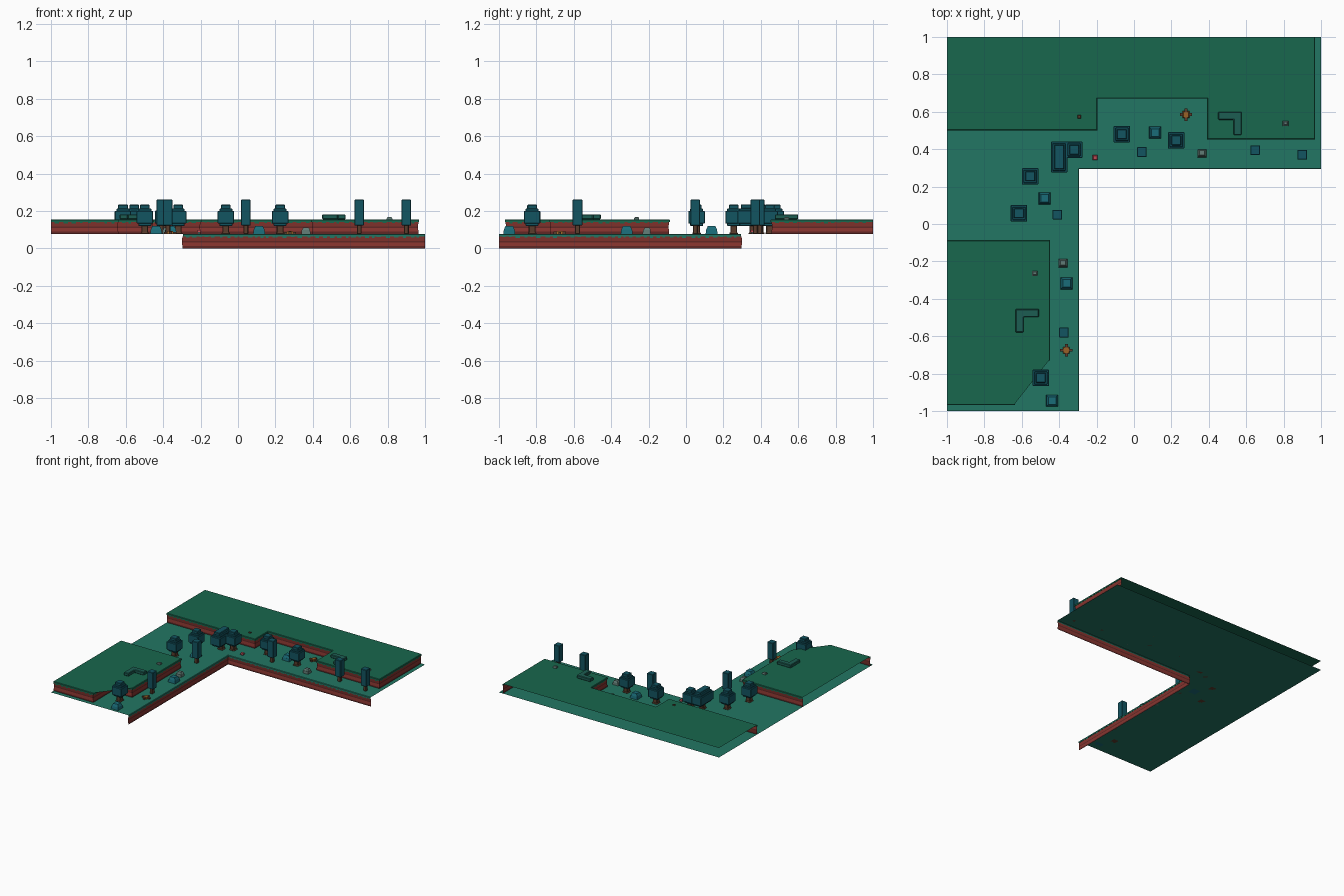
import bpy, bmesh, random
from mathutils import Vector

if "Cube" in bpy.data.objects:
    bpy.data.objects.remove(bpy.data.objects["Cube"])

random.seed(4)
H1, H2 = 0.077, 0.155          # lower ground and terrace heights


def mat(name, r, g, b):
    m = bpy.data.materials.new(name)
    m.diffuse_color = (r, g, b, 1)
    m.use_nodes = True
    m.node_tree.nodes["Principled BSDF"].inputs["Base Color"].default_value = m.diffuse_color
    return m


GRASS = mat("grass", .016, .18, .125)
GRASS2 = mat("terrace_grass", .009, .135, .075)
RED = mat("red_earth", .24, .035, .028)
DARK = mat("dark_earth", .12, .02, .018)
LEAF = mat("leaf", .006, .09, .12)
BUSH = mat("bush", .01, .15, .19)
WOOD = mat("wood", .10, .045, .025)
ROCK = mat("rock", .12, .20, .18)
HEDGE = mat("hedge", .012, .11, .085)
ORANGE = mat("orange_wood", .32, .12, .02)
PINK = mat("pink", .5, .07, .09)


def finish(name, bm, mats, bevel=0):
    me = bpy.data.meshes.new(name)
    bm.to_mesh(me)
    bm.free()
    for m in mats:
        me.materials.append(m)
    ob = bpy.data.objects.new(name, me)
    bpy.context.collection.objects.link(ob)
    if bevel:
        b = ob.modifiers.new("bevel", 'BEVEL')
        b.width, b.segments = bevel, 1
    return ob


def sheet(name, pts, z, m):
    bm = bmesh.new()
    f = bm.faces.new([bm.verts.new((x, y, z)) for x, y in pts])
    bmesh.ops.triangulate(bm, faces=[f])
    finish(name, bm, [m])


def box(bm, x, y, z0, z1, sx, sy, top=1.0, mi=0):
    """Box from z0 to z1, its top scaled by the factor top."""
    vs = bmesh.ops.create_cube(bm, size=1)['verts']
    for v in vs:
        k = top if v.co.z > 0 else 1
        v.co = (x + v.co.x * sx * k, y + v.co.y * sy * k, z1 if v.co.z > 0 else z0)
    for f in {f for v in vs for f in v.link_faces}:
        f.material_index = mi


def cliff(name, path, z0, z1, grass):
    """Layered wall swept along a path, outward on its right-hand side."""
    P = [Vector(p) for p in path]
    N = [Vector((b.y - a.y, a.x - b.x)).normalized() for a, b in zip(P, P[1:])]
    off = [N[0]] + [a + b for a, b in zip(N, N[1:])] + [N[-1]]
    prof = [(0, 0, 1), (0, .15, 0), (-.003, .42, 1), (-.003, .52, 0),
            (0, .82, 2), (.004, .82, 2), (.004, .96, 2), (0, 1, 2)]
    h = z1 - z0
    bm = bmesh.new()
    rows = [[bm.verts.new((p.x + o.x * d, p.y + o.y * d, z0 + h * t))
             for p, o in zip(P, off)] for d, t, _ in prof]
    for r in range(len(rows) - 1):
        for i in range(len(P) - 1):
            f = bm.faces.new([rows[r][i], rows[r][i + 1], rows[r + 1][i + 1], rows[r + 1][i]])
            f.material_index = prof[r][2]
    # hanging grass teeth under the lip
    for a, b, n in zip(P, P[1:], N):
        d = (b - a).normalized()
        s = .02
        while s < (b - a).length - .03:
            w, drop = random.uniform(.012, .025), random.uniform(.004, .009)
            q = [a + d * s + n * .003, a + d * (s + w) + n * .003]
            zt = z0 + h * .83
            f = bm.faces.new([bm.verts.new((p.x, p.y, z)) for p, z in
                              ((q[0], zt - drop), (q[1], zt - drop), (q[1], zt), (q[0], zt))])
            f.material_index = 2
            s += w + random.uniform(.012, .03)
    finish(name, bm, [RED, DARK, grass])


# ground sheets and cliffs
edge = [(-.297, -1), (-.297, .297), (1, .297)]
back = [(-1, .505), (-.2, .505), (-.2, .675), (.395, .675), (.395, .457), (.965, .457), (.965, 1)]
left = [(-1, -.965), (-.64, -.965), (-.64, -.727), (-.453, -.727), (-.453, -.09), (-1, -.09)]
sheet("lower_ground", [(-1, -1)] + edge + [(1, 1), (-1, 1)], H1, GRASS)
sheet("back_terrace", back + [(-1, 1)], H2, GRASS2)
sheet("left_terrace", left, H2, GRASS2)
cliff("lower_cliff", edge, 0, H1, GRASS)
cliff("back_cliff", back, H1, H2, GRASS2)
cliff("left_cliff", left, H1, H2, GRASS2)


def round_tree(x, y, sx=.088, sy=.088, tall=0):
    bm = bmesh.new()
    box(bm, x, y, H1, .125, .036, .036, mi=1)
    box(bm, x, y, H1, .086, .05, .05, .8, mi=1)
    box(bm, x, y, .12, .212 + tall, sx - .018, sy - .018)
    box(bm, x, y, .132, .2 + tall, sx, sy)
    box(bm, x, y, .21 + tall, .233 + tall, sx - .036, sy - .036)
    finish("round_tree", bm, [LEAF, WOOD], .003)


def tall_tree(x, y):
    bm = bmesh.new()
    box(bm, x, y, H1, .13, .026, .026, mi=1)
    box(bm, x, y, .122, .26, .052, .052)
    finish("tall_tree", bm, [LEAF, WOOD], .003)


def bush(x, y):
    bm = bmesh.new()
    box(bm, x, y, H1, .1, .064, .064, .9)
    box(bm, x, y, .1, .12, .057, .057, .7)
    finish("bush", bm, [BUSH])


def rock(x, y, z, s, h):
    bm = bmesh.new()
    box(bm, x, y, z, z + h * .6, s, s * .9, .95)
    box(bm, x, y + s * .05, z + h * .6, z + h, s * .9, s * .8, .65)
    finish("rock", bm, [ROCK])


def log_cross(x, y):
    bm = bmesh.new()
    box(bm, x, y, H1, .087, .066, .016, mi=1)
    box(bm, x, y, H1, .089, .016, .066, mi=1)
    box(bm, x, y, H1, .092, .036, .036, .8)
    finish("log_cross", bm, [ORANGE, WOOD])


def hedge(x, y, sx, sy):
    """L-shaped block with its corner at x, y and arms along sx and sy."""
    bm = bmesh.new()
    w = .043
    pts = [(0, 0), (.125, 0), (.125, w), (w, w), (w, .125), (0, .125)]
    vs = [bm.verts.new((x + a * sx, y + b * sy, H2)) for a, b in pts]
    f = bm.faces.new(vs)
    ex = bmesh.ops.extrude_face_region(bm, geom=[f])['geom']
    bmesh.ops.translate(bm, vec=(0, 0, .026), verts=[v for v in ex if isinstance(v, bmesh.types.BMVert)])
    bmesh.ops.recalc_face_normals(bm, faces=bm.faces)
    finish("hedge", bm, [HEDGE], .004)


# trees, bushes and small props
for x, y in [(-.065, .48), (.225, .447), (-.32, .397), (-.555, .255), (-.615, .057), (-.498, -.823)]:
    round_tree(x, y)
round_tree(-.4, .358, .088, .165, .002)
for x, y in [(.042, .385), (.648, .395), (.9, .37), (-.41, .05), (-.375, -.58)]:
    tall_tree(x, y)
for x, y in [(.113, .488), (-.478, .137), (-.36, -.317), (-.438, -.945)]:
    bush(x, y)
for args in [(.363, .378, H1, .048, .035), (-.38, -.21, H1, .048, .035),
             (.81, .537, H2, .03, .013), (-.53, -.265, H2, .03, .013)]:
    rock(*args)
log_cross(.278, .585)
log_cross(-.362, -.675)
hedge(.575, .6, -1, -1)
hedge(-.633, -.455, 1, -1)

# tiny mushroom and pebble
bm = bmesh.new()
box(bm, -.208, .355, H1, .088, .012, .012, mi=1)
box(bm, -.208, .355, .086, .097, .026, .026, .75)
finish("mushroom", bm, [PINK, ROCK])
bm = bmesh.new()
box(bm, -.293, .573, H2, H2 + .006, .018, .018, .8)
finish("pebble", bm, [WOOD])
